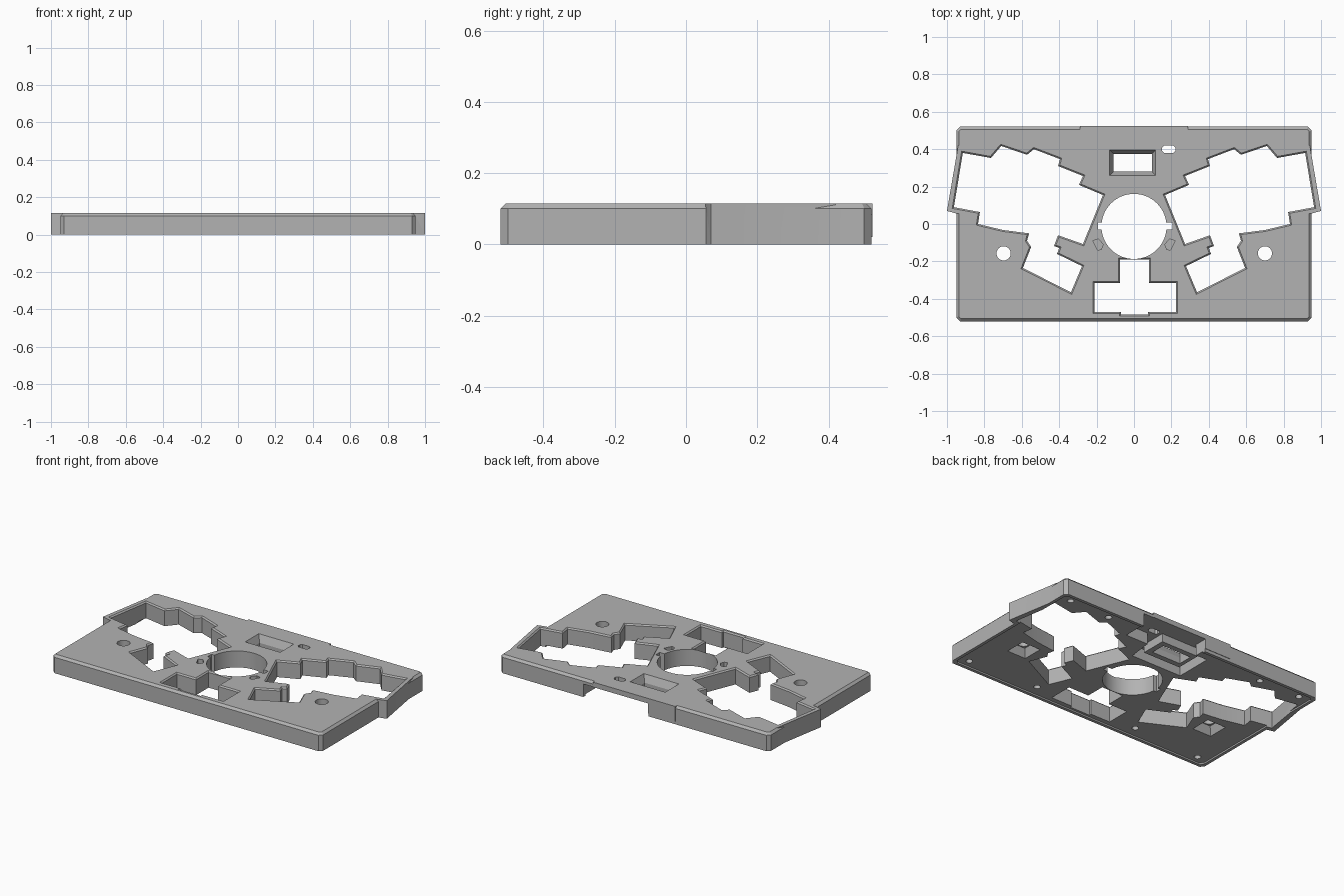
import bpy, bmesh, math
from mathutils import Vector

if "Cube" in bpy.data.objects:
    bpy.data.objects.remove(bpy.data.objects["Cube"])

TOP = 0.115
grey = bpy.data.materials.new("plain_grey")
grey.use_nodes = True
grey.diffuse_color = (0.45, 0.45, 0.45, 1)
grey.node_tree.nodes["Principled BSDF"].inputs["Base Color"].default_value = (0.45, 0.45, 0.45, 1)


def offset(points, d):
    """Mitred outward offset of a closed outline."""
    pts = [Vector(p) for p in points]
    n = len(pts)
    area = sum(pts[i - 1].x * pts[i].y - pts[i].x * pts[i - 1].y for i in range(n))
    d = d if area > 0 else -d
    out = []
    for i in range(n):
        a = (pts[i] - pts[i - 1]).normalized()
        b = (pts[(i + 1) % n] - pts[i]).normalized()
        na, nb = Vector((a.y, -a.x)), Vector((b.y, -b.x))
        out.append(pts[i] + (na + nb) * (d / (1 + na.dot(nb))))
    return out


def solid(name, points, levels):
    """Loft an outline through (height, outward offset) levels."""
    bm = bmesh.new()
    rings = [[bm.verts.new((p.x, p.y, z)) for p in offset(points, d)] for z, d in levels]
    n = len(points)
    for low, high in zip(rings, rings[1:]):
        for i in range(n):
            j = (i + 1) % n
            bm.faces.new((low[i], low[j], high[j], high[i]))
    bm.faces.new(rings[0][::-1])
    bm.faces.new(rings[-1])
    bmesh.ops.recalc_face_normals(bm, faces=bm.faces)
    mesh = bpy.data.meshes.new(name)
    bm.to_mesh(mesh)
    bm.free()
    mesh.materials.append(grey)
    obj = bpy.data.objects.new(name, mesh)
    bpy.context.collection.objects.link(obj)
    return obj


def rect(x0, x1, y0, y1, c=0.0):
    """Rectangle, with clipped corners if c is given."""
    if not c:
        return [(x0, y0), (x1, y0), (x1, y1), (x0, y1)]
    return [(x0 + c, y0), (x1 - c, y0), (x1, y0 + c), (x1, y1 - c),
            (x1 - c, y1), (x0 + c, y1), (x0, y1 - c), (x0, y0 + c)]


def circle(x, y, r, n):
    return [(x + r * math.cos(math.tau * i / n), y + r * math.sin(math.tau * i / n)) for i in range(n)]


def mirror(points, side):
    return [(x * side, y) for x, y in points]


def combine(operation, points, levels):
    """Join a lofted shape to the case, or cut it away."""
    tool = solid("helper", points, levels)
    tool.hide_render = True
    mod = case.modifiers.new("shape", "BOOLEAN")
    mod.operation, mod.solver, mod.object = operation, "EXACT", tool
    bpy.context.view_layer.objects.active = case
    bpy.ops.object.modifier_apply(modifier=mod.name)
    mesh = tool.data
    bpy.data.objects.remove(tool)
    bpy.data.meshes.remove(mesh)


def join(points, levels):
    combine("UNION", points, levels)


def cut(points, levels):
    combine("DIFFERENCE", points, levels)


THROUGH = [(-0.1, 0), (0.2, 0)]
EDGED = [(-0.1, 0), (TOP - 0.01, 0), (TOP + 0.01, 0.02)]

# Case body with a chamfered top edge
case = solid("case", rect(-0.95, 0.95, -0.52, 0.52, 0.02),
             [(0, 0), (TOP - 0.014, 0), (TOP, -0.014)])

# Side bulges and the square back edge
ear = [(0.85, 0.058), (0.945, 0.055), (1.0, 0.07), (0.94, 0.42), (0.85, 0.42)]
for side in (1, -1):
    join(mirror(ear, side), [(0, 0), (TOP, 0)])
join(rect(-0.29, 0.29, 0.45, 0.523), [(0.02, 0), (TOP, 0)])

# Shallow recess under the case, leaving a thin rim
cut(rect(-0.93, 0.93, -0.50, 0.50, 0.02), [(-0.1, 0), (0.01, 0)])

# Controller bay, open at the back and below
bay = [(-0.1, 0.56), (-0.1, 0.44), (-0.18, 0.44), (-0.18, 0.2),
       (0.18, 0.2), (0.2, 0.36), (0.36, 0.36), (0.36, 0.56)]
cut(bay, [(-0.1, 0), (0.083, 0)])

# Screen window with hanging frame and sloped sides
join(rect(-0.135, 0.13, 0.245, 0.41), [(0.03, 0), (0.1, 0)])
cut(rect(-0.11, 0.095, 0.28, 0.375), [(-0.1, 0), (0.07, 0), (TOP + 0.002, 0.022)])

# Stepped key openings
keys = [(-0.915, 0.38), (-0.765, 0.353), (-0.71, 0.417), (-0.572, 0.37), (-0.535, 0.4),
        (-0.396, 0.347), (-0.406, 0.31), (-0.273, 0.257), (-0.294, 0.209), (-0.166, 0.155),
        (-0.273, -0.107), (-0.406, -0.06), (-0.428, -0.118), (-0.40, -0.128), (-0.412, -0.16),
        (-0.278, -0.225), (-0.337, -0.365), (-0.594, -0.235), (-0.55, -0.123), (-0.572, -0.09),
        (-0.561, -0.05), (-0.70, -0.032), (-0.834, 0.0), (-0.824, 0.064), (-0.963, 0.09)]
for side in (1, -1):
    cut(mirror(keys, side), [(-0.1, 0), (TOP - 0.008, 0), (TOP + 0.002, 0.01)])

# Thumb opening at the front
thumb = [(-0.075, -0.19), (-0.075, -0.315), (-0.21, -0.315), (-0.21, -0.47), (-0.07, -0.47),
         (-0.07, -0.485), (0.075, -0.485), (0.075, -0.47), (0.225, -0.47), (0.225, -0.315),
         (0.08, -0.315), (0.08, -0.19)]
cut(thumb, [(-0.1, 0), (TOP - 0.008, 0), (TOP + 0.002, 0.01)])

# Round centre opening with side notches
cut(circle(0, -0.013, 0.174, 64), THROUGH)
cut(rect(-0.193, 0.207, -0.03, 0.008), THROUGH)

# Small clip pockets beside the round opening
clip = [(0.165, -0.11), (0.175, -0.135), (0.195, -0.14), (0.22, -0.09), (0.19, -0.08)]
for side in (1, -1):
    cut(mirror(clip, side), [(0.07, 0), (0.2, 0)])

# Button slot
cut(rect(0.15, 0.222, 0.38, 0.42, 0.012), THROUGH)

# Bolt holes with funnel pockets below
for x in (-0.697, 0.7):
    cut(rect(x - 0.045, x + 0.045, -0.2, -0.11), [(-0.01, 0.03), (0.06, 0)])
    cut(circle(x, -0.157, 0.038, 32), THROUGH)

# Blind screw holes in the underside
for side in (1, -1):
    for x, y in ((0.86, 0.455), (0.86, -0.455), (0.37, -0.43), (0.57, 0.45)):
        cut(circle(x * side, y, 0.02, 16), [(-0.1, 0), (0.07, 0)])

# Smooth round walls, keep edges sharp
bpy.ops.object.select_all(action="DESELECT")
case.select_set(True)
bpy.context.view_layer.objects.active = case
bpy.ops.object.shade_smooth_by_angle(angle=math.radians(25))
